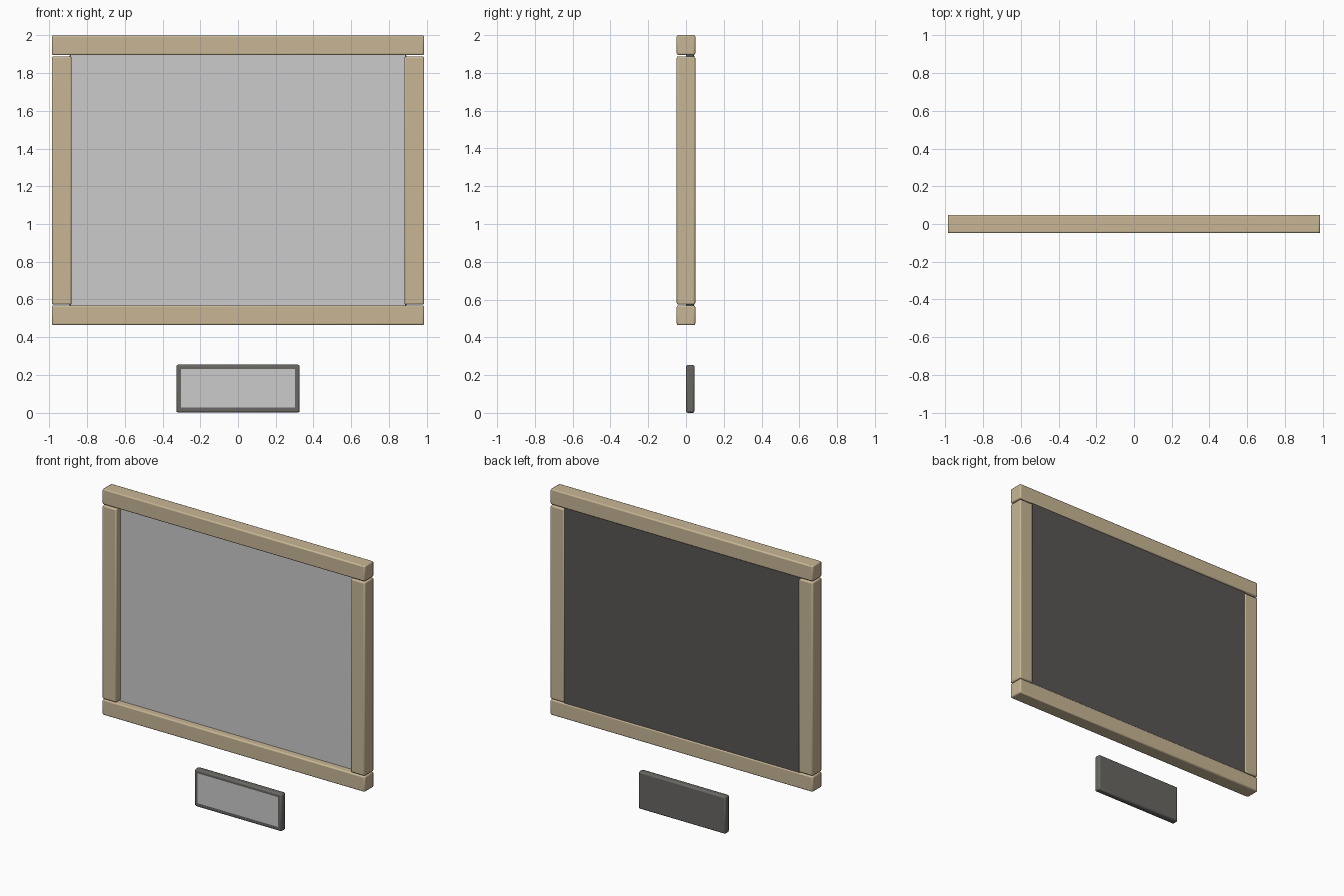
import bpy

if "Cube" in bpy.data.objects:
    bpy.data.objects.remove(bpy.data.objects["Cube"])


def material(name, rgb):
    m = bpy.data.materials.new(name)
    m.diffuse_color = (*rgb, 1)
    m.use_nodes = True
    m.node_tree.nodes["Principled BSDF"].inputs["Base Color"].default_value = m.diffuse_color
    return m


wood = material("wood", (0.58, 0.47, 0.30))
dark = material("dark_board", (0.10, 0.095, 0.09))
slate = material("slate", (0.14, 0.135, 0.125))


def box(name, x, y, z, mat, bevel=0.008):
    """Bevelled box from (min, max) ranges on each axis."""
    bpy.ops.mesh.primitive_cube_add(size=1)
    ob = bpy.context.object
    ob.name = name
    ob.location = [(r[0] + r[1]) / 2 for r in (x, y, z)]
    ob.scale = [r[1] - r[0] for r in (x, y, z)]
    bpy.ops.object.transform_apply(location=False, rotation=False, scale=True)
    ob.data.materials.append(mat)
    mod = ob.modifiers.new("soft_edges", "BEVEL")
    mod.width = bevel
    mod.segments = 2
    bpy.ops.object.shade_smooth_by_angle()
    return ob


def face_sheet(name, half_x, y, z):
    """Single upright sheet facing the front."""
    mesh = bpy.data.meshes.new(name)
    verts = [(-half_x, y, z[0]), (half_x, y, z[0]), (half_x, y, z[1]), (-half_x, y, z[1])]
    mesh.from_pydata(verts, [], [(0, 1, 2, 3)])
    bpy.context.collection.objects.link(bpy.data.objects.new(name, mesh))


# Frame: full-width rails with posts between them
W, D = 0.987, 0.049
box("top_rail", (-W, W), (-D, D), (1.895, 2.0), wood)
box("bottom_rail", (-W, W), (-D, D), (0.464, 0.569), wood)
for side, x in (("left", (-W, -0.882)), ("right", (0.882, W))):
    box(side + "_post", x, (-D, D), (0.573, 1.888), wood)

# Backing board and picture sheet
box("backing_board", (-0.892, 0.892), (0.0, 0.043), (0.56, 1.902), dark)
face_sheet("picture_sheet", 0.884, -0.003, (0.567, 1.897))

# Caption plaque below, with its inset sheet
box("plaque", (-0.327, 0.327), (0.0, 0.045), (0.0, 0.254), slate, 0.01)
face_sheet("plaque_sheet", 0.302, -0.002, (0.028, 0.231))
